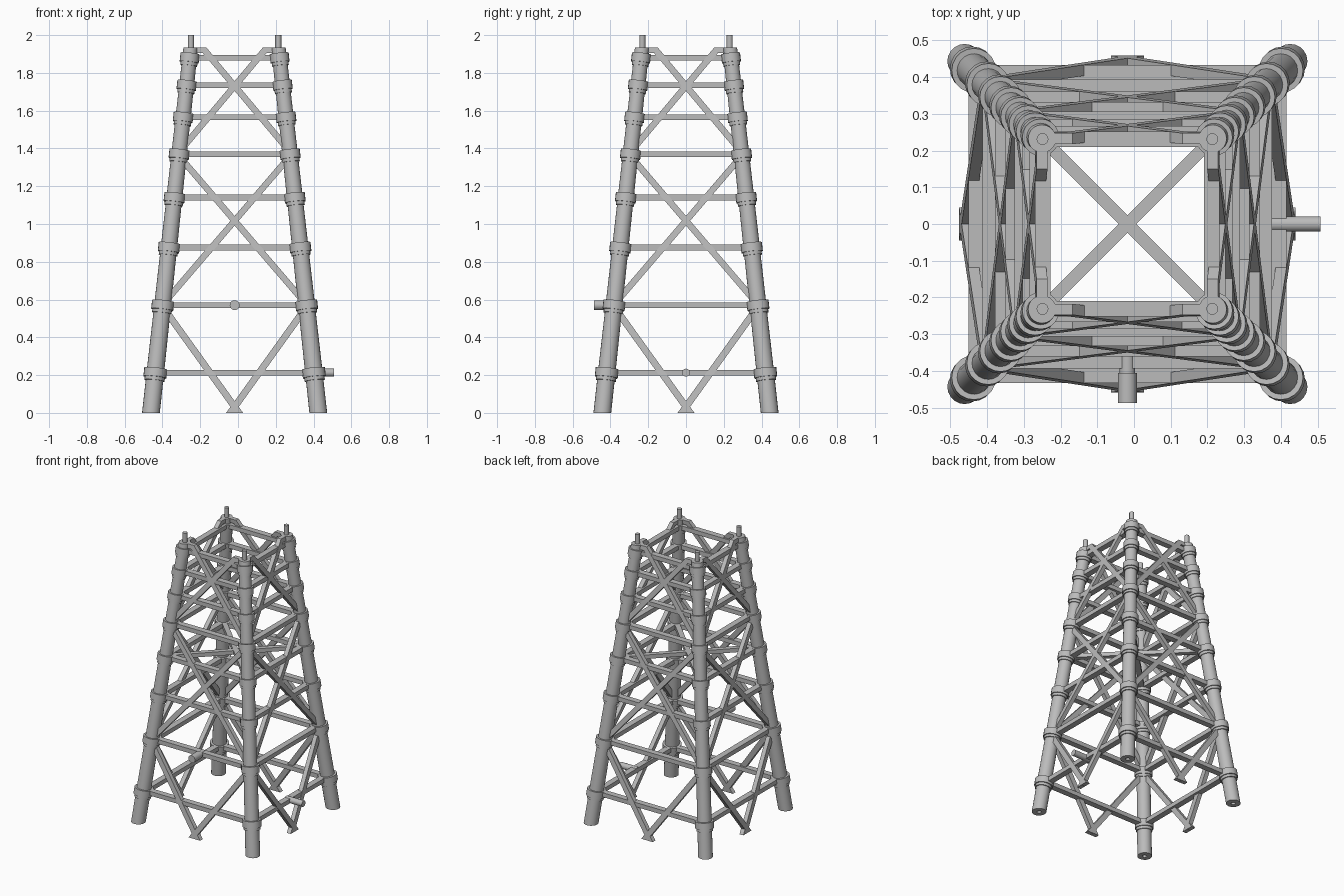
import bpy, bmesh, math
from mathutils import Vector, Matrix

cube = bpy.data.objects.get("Cube")
if cube:
    bpy.data.objects.remove(cube, do_unlink=True)

CX = -0.018                    # tower axis, shifted by the side pipe
LEAN = 0.109                   # inward lean of every leg per unit of height
LEVELS = [0.213, 0.57, 0.876, 1.14, 1.37, 1.565, 1.735, 1.88]
TOP = 1.935

steel = bpy.data.materials.new("grey_steel")
steel.use_nodes = True
steel.diffuse_color = (0.5, 0.5, 0.5, 1)
steel.node_tree.nodes["Principled BSDF"].inputs["Base Color"].default_value = (0.5, 0.5, 0.5, 1)


def offset(z):
    """Distance of a leg centre from the tower axis, along x or y."""
    return 0.443 - LEAN * z


def finish(bm, name, smooth=False):
    bmesh.ops.recalc_face_normals(bm, faces=bm.faces)
    mesh = bpy.data.meshes.new(name)
    bm.to_mesh(mesh)
    bm.free()
    mesh.materials.append(steel)
    obj = bpy.data.objects.new(name, mesh)
    bpy.context.collection.objects.link(obj)
    if smooth:
        bpy.ops.object.select_all(action='DESELECT')
        obj.select_set(True)
        bpy.context.view_layer.objects.active = obj
        bpy.ops.object.shade_smooth_by_angle(angle=math.radians(35))
    return obj


def lathe(bm, rings, sx=0, sy=0, sides=20):
    """Rings of (height, radius, tilted) along a leaning leg axis."""
    loops = []
    for z, r, tilted in rings:
        loop = []
        for i in range(sides):
            a = math.tau * i / sides
            dx, dy = r * math.cos(a), r * math.sin(a)
            dz = LEAN * (sx * dx + sy * dy) if tilted else 0
            loop.append(bm.verts.new((CX + sx * offset(z) + dx, sy * offset(z) + dy, z + dz)))
        loops.append(loop)
    for low, high in zip(loops, loops[1:]):
        for i in range(sides):
            j = (i + 1) % sides
            bm.faces.new((low[i], low[j], high[j], high[i]))
    bm.faces.new(loops[0])
    bm.faces.new(loops[-1])


def pipe(name, start, stages, direction):
    """Stepped round pipe along a horizontal direction."""
    bm = bmesh.new()
    d = Vector(direction)
    turn = d.to_track_quat('Z', 'Y').to_matrix().to_4x4()
    for a, b, r in stages:
        place = Matrix.Translation(Vector(start) + d * (a + b) / 2) @ turn
        bmesh.ops.create_cone(bm, cap_ends=True, segments=20, radius1=r, radius2=r,
                              depth=b - a, matrix=place)
    finish(bm, name, True)


def prism(bm, front, back):
    """Closed solid between two matching outlines."""
    f = [bm.verts.new(p) for p in front]
    b = [bm.verts.new(p) for p in back]
    bm.faces.new(f)
    bm.faces.new(b[::-1])
    for i in range(len(f)):
        j = (i + 1) % len(f)
        bm.faces.new((f[i], b[i], b[j], f[j]))


def brace(bm, x0, z0, x1, z1, width=0.044, thick=0.03):
    """Flat bar in the leaning face, cut level at both ends."""
    h = width / 2
    outline = [(x0 - h, z0), (x0 + h, z0), (x1 + h, z1), (x1 - h, z1)]
    prism(bm, *[[(x, -offset(z) - d, z) for x, z in outline] for d in (thick / 2, -thick / 2)])


# Legs with stepped collars, a socket underneath and a pin on top
for sx, xname in ((1, "left"), (-1, "right")):
    for sy, yname in ((-1, "front"), (1, "back")):
        rings = [(0.05, 0.014, False), (0, 0.014, False), (0, 0.047, False)]
        for z in LEVELS:
            leg_r = 0.047 - 0.0045 * z
            r = 0.062 - 0.0062 * z
            rings += [(z - 0.042, leg_r, True), (z - 0.042, r * 0.88, True),
                      (z - 0.024, r * 0.88, True), (z - 0.024, r, True),
                      (z + 0.022, r, True), (z + 0.022, leg_r, True)]
        rings += [(TOP, 0.038, False)]
        bm = bmesh.new()
        lathe(bm, rings, sx, sy)
        finish(bm, f"{yname}_{xname}_leg", True)

        bm = bmesh.new()
        bmesh.ops.create_cone(bm, cap_ends=True, segments=16, radius1=0.016, radius2=0.016, depth=0.1,
                              matrix=Matrix.Translation((CX + sx * 0.231, sy * 0.231, 1.95)))
        finish(bm, f"{yname}_{xname}_pin", True)

# Four identical lattice faces
for k, side in enumerate(("front", "left", "back", "right")):
    place = Matrix.Translation((CX, 0, 0)) @ Matrix.Rotation(k * math.pi / 2, 4, 'Z')

    bm = bmesh.new()
    for z in LEVELS:
        size = Matrix.Diagonal((2 * offset(z), 0.042, 0.03, 1))
        bmesh.ops.create_cube(bm, size=1, matrix=Matrix.Translation((0, 0.008 - offset(z), z)) @ size)
    finish(bm, f"{side}_beams").matrix_world = place

    bm = bmesh.new()
    for s in (1, -1):
        brace(bm, -0.023 * s, 0, 0.372 * s, 0.55)
        brace(bm, 0.375 * s, 0.58, -0.29 * s, 1.355)
        brace(bm, 0.295 * s, 1.38, -0.172 * s, TOP)
    # Short level tabs tying the top brace ends to the legs
    for s in (1, -1):
        brace(bm, 0.195 * s, TOP - 0.03, 0.195 * s, TOP, 0.05)
    finish(bm, f"{side}_braces").matrix_world = place

# Level diagonal ties between opposite legs
bm = bmesh.new()
for s in (1, -1):
    turn = Matrix.Rotation(s * math.pi / 4, 4, 'Z')
    size = Matrix.Diagonal((2 * math.sqrt(2) * offset(1.14), 0.034, 0.028, 1))
    bmesh.ops.create_cube(bm, size=1, matrix=Matrix.Translation((CX, 0, 1.14)) @ turn @ size)
finish(bm, "diagonal_ties")

# Stub pipes
pipe("front_pipe", (CX, 0, 0.57), [(0.36, 0.41, 0.021), (0.405, 0.487, 0.026)], (0, -1, 0))
pipe("left_pipe", (0, 0, 0.213), [(0.375, 0.508, 0.021)], (1, 0, 0))
